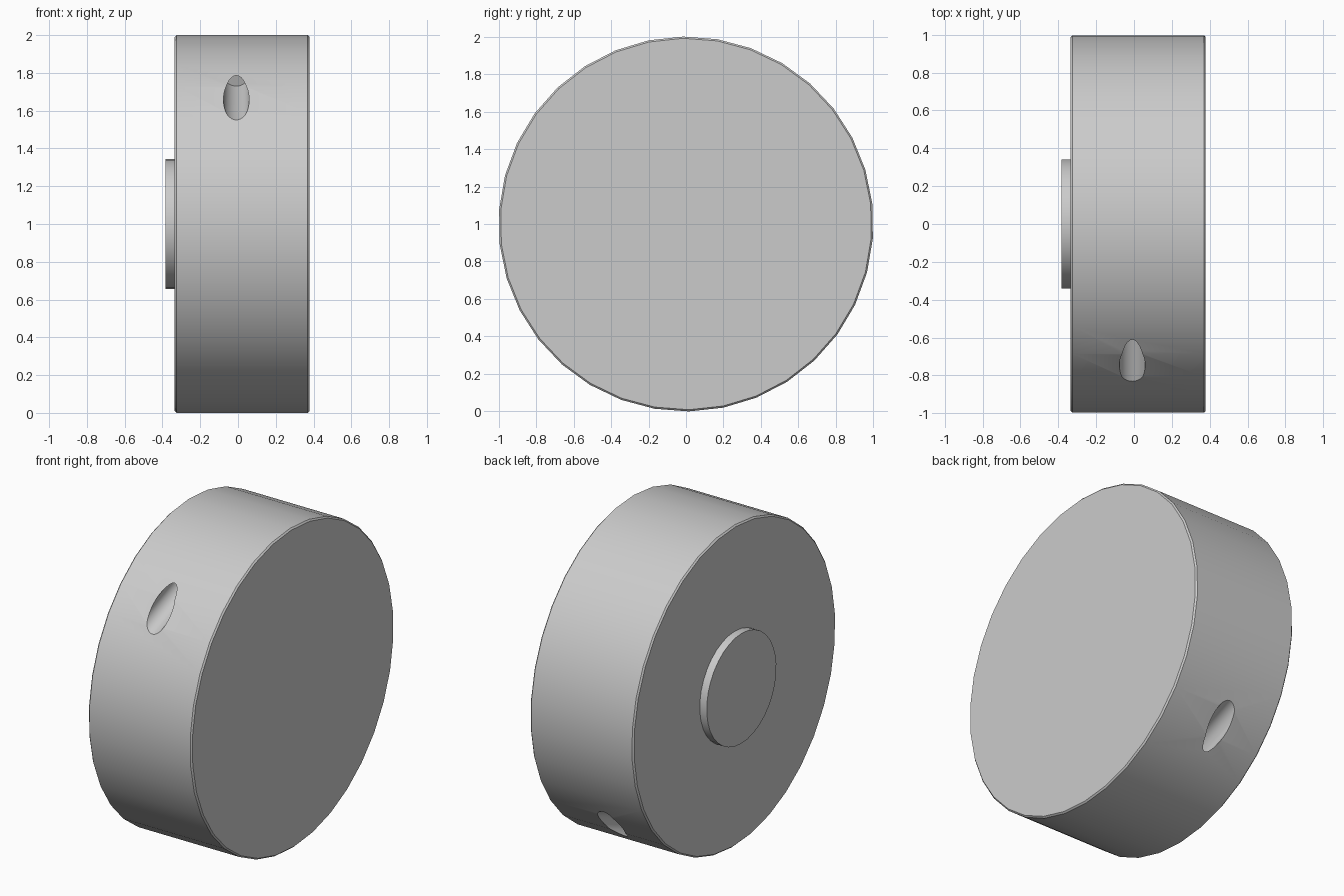
import bpy, bmesh
from math import sin, cos, pi, radians
from mathutils import Matrix, Vector

if "Cube" in bpy.data.objects:
    bpy.data.objects.remove(bpy.data.objects["Cube"])


def new_object(name, bm):
    bmesh.ops.recalc_face_normals(bm, faces=bm.faces)
    mesh = bpy.data.meshes.new(name)
    bm.to_mesh(mesh)
    bm.free()
    obj = bpy.data.objects.new(name, mesh)
    bpy.context.collection.objects.link(obj)
    return obj


def select(obj):
    bpy.ops.object.select_all(action='DESELECT')
    obj.select_set(True)
    bpy.context.view_layer.objects.active = obj


def turned(name, profile, sides=34, start=-0.9):
    """Capped solid of revolution about the x axis at z = 1; profile is (x, radius)."""
    bm = bmesh.new()
    rings = []
    for x, r in profile:
        angles = [radians(start) + 2 * pi * i / sides for i in range(sides)]
        rings.append([bm.verts.new((x, r * sin(a), 1 + r * cos(a))) for a in angles])
    for a, b in zip(rings, rings[1:]):
        for i in range(sides):
            j = (i + 1) % sides
            bm.faces.new((a[i], a[j], b[j], b[i]))
    bm.faces.new(rings[0])
    bm.faces.new(rings[-1])
    return new_object(name, bm)


# Main disc with small chamfers, and the raised round boss on its left face
X0, X1, C = -0.335, 0.378, 0.009
disc = turned("disc", [(X0, 1 - C), (X0 + C, 1), (X1 - C, 1), (X1, 1 - C)])
boss = turned("centre_boss", [(X0 - 0.048, 0.343), (X0 + 0.02, 0.343)])

# Two slanted blind holes in the rim, half a turn apart
HOLE_R, TILT = 0.068, radians(22)
axis = Vector((0, cos(TILT), sin(TILT)))
mouth = Vector((-0.009, -0.8705, 1.608))
start, end = mouth - 0.3 * axis, mouth + 0.494 * axis
place = Matrix.Translation((start + end) / 2) @ axis.to_track_quat('Z', 'Y').to_matrix().to_4x4()
centre = Matrix.Translation((0, 0, 1))
for turn in (0, pi):
    spin = centre @ Matrix.Rotation(turn, 4, 'X') @ centre.inverted()
    bm = bmesh.new()
    bmesh.ops.create_cone(bm, cap_ends=True, segments=32, radius1=HOLE_R, radius2=HOLE_R,
                          depth=(end - start).length, matrix=spin @ place)
    cutter = new_object("hole_cutter", bm)
    cutter.hide_render = True
    mod = disc.modifiers.new("rim_hole", 'BOOLEAN')
    mod.operation, mod.solver, mod.object = 'DIFFERENCE', 'EXACT', cutter
    select(disc)
    bpy.ops.object.modifier_apply(modifier=mod.name)
    bpy.data.objects.remove(cutter)

# Smooth rims with crisp edges
for obj in (disc, boss):
    select(obj)
    bpy.ops.object.shade_smooth_by_angle(angle=radians(30))
